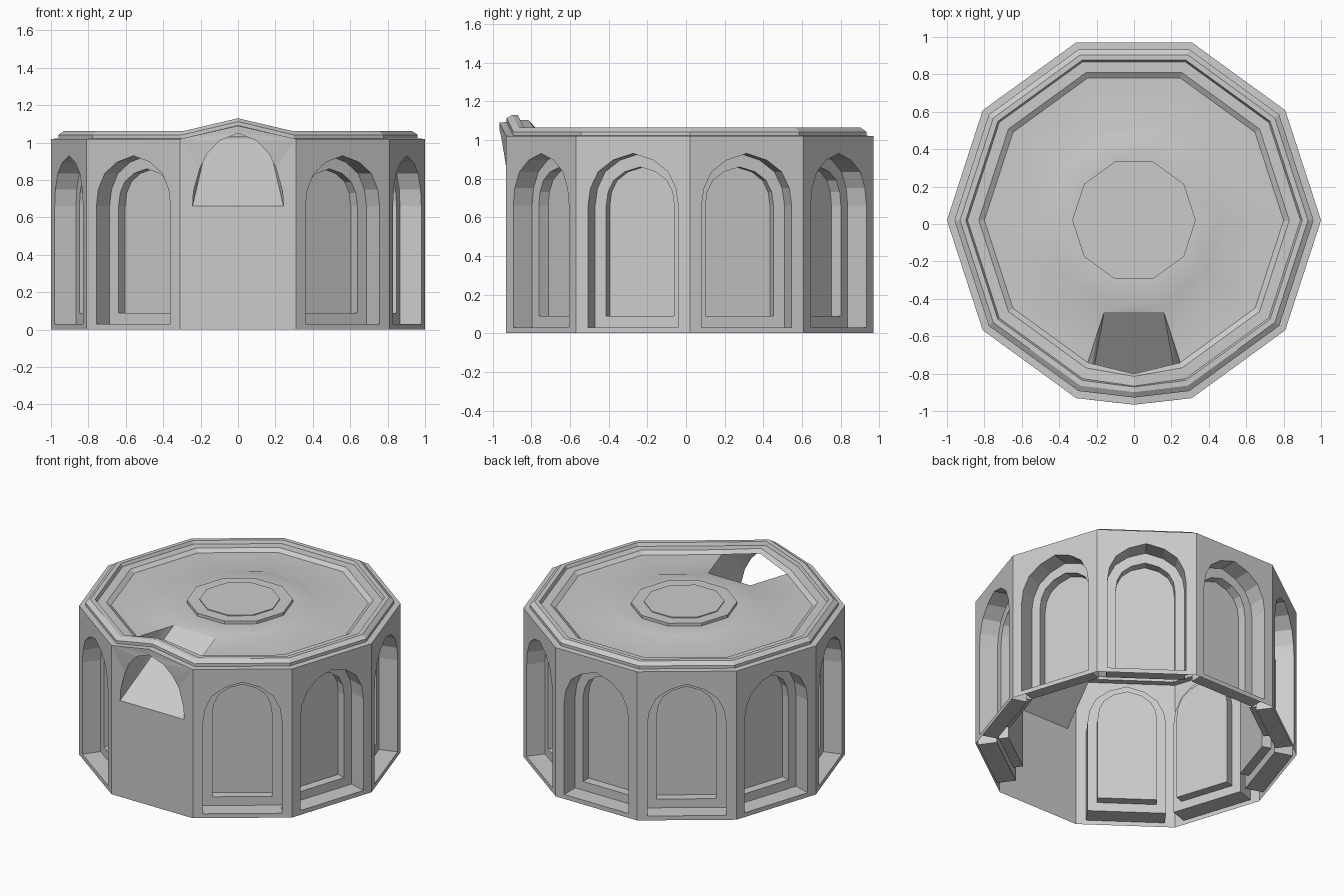
import bpy, bmesh, math
from mathutils import Vector as V

if "Cube" in bpy.data.objects:
    bpy.data.objects.remove(bpy.data.objects["Cube"])

CY = 0.02                                  # plan centre is nudged back by the front lip
AP = math.cos(math.radians(18))            # apothem of the unit decagon
HW = math.sin(math.radians(18))            # half side of the unit decagon
TOP = 1.02


def poly(bm, pts, hint):
    """Add a face whose normal points along hint."""
    f = bm.faces.new([bm.verts.new(p) for p in pts])
    f.normal_update()
    if f.normal.dot(V(hint)) < 0:
        f.normal_flip()


def finish(bm, name, smooth=None):
    bmesh.ops.remove_doubles(bm, verts=bm.verts, dist=0.0005)
    me = bpy.data.meshes.new(name)
    bm.to_mesh(me)
    bm.free()
    ob = bpy.data.objects.new(name, me)
    bpy.context.collection.objects.link(ob)
    if smooth:
        bpy.ops.object.select_all(action='DESELECT')
        ob.select_set(True)
        bpy.context.view_layer.objects.active = ob
        bpy.ops.object.shade_smooth_by_angle(angle=math.radians(smooth))
    return ob


# Half arch outlines, from the sill corner to the apex (across, height)
outer = [(0.245, 0.03), (0.245, 0.66), (0.232, 0.75), (0.19, 0.835), (0.11, 0.895), (0, 0.93)]
inner = [(0.185, 0.09), (0.185, 0.66), (0.175, 0.73), (0.145, 0.79), (0.085, 0.835), (0, 0.86)]
D1, D2 = 0.12, 0.18                        # depths of the two recess steps

# Nine walls with stepped pointed niches
bm = bmesh.new()
for k in range(10):
    if k == 7:
        continue                           # front side is the hooded wall
    a = math.radians(18 + 36 * k)
    n, t = V((math.cos(a), math.sin(a), 0)), V((-math.sin(a), math.cos(a), 0))

    def at(u, z, d):
        return V((0, CY, z)) + n * (AP - d) + t * u

    for s in (1, -1):
        o = [(s * u, z) for u, z in outer]
        i = [(s * u, z) for u, z in inner]
        ob_, ib_ = [(0, 0.03)] + o, [(0, 0.09)] + i
        poly(bm, [at(u, z, 0) for u, z in
                  [(0, 0), (s * HW, 0), (s * HW, TOP), (0, TOP)] + o[::-1] + [(0, 0.03)]], n)
        for j in range(6):
            for lo, d0, d1 in ((ob_, 0, D1), (ib_, D1, D2)):
                p, q = lo[j], lo[j + 1]
                hint = at(0, 0.5, 0) - at((p[0] + q[0]) / 2, (p[1] + q[1]) / 2, 0)
                poly(bm, [at(*p, d0), at(*q, d0), at(*q, d1), at(*p, d1)], hint)
            poly(bm, [at(*ob_[j], D1), at(*ob_[j + 1], D1),
                      at(*ib_[j + 1], D1), at(*ib_[j], D1)], n)
        poly(bm, [at(u, z, D2) for u, z in ib_], n)
finish(bm, "niche_walls")

# Front wall with the hood opening, its top pulled up and forward
yf = CY - AP
hood = [(0.243, yf, 0.66), (0.238, yf, 0.74), (0.205, yf, 0.86),
        (0.165, yf - 0.012, 0.94), (0.10, yf - 0.024, 1.01), (0, yf - 0.033, 1.05)]
peak = (0, yf - 0.035, 1.09)
bm = bmesh.new()
for s in (1, -1):
    h = [V((s * x, y, z)) for x, y, z in hood]
    c = V((s * HW, yf, TOP))
    poly(bm, [V((0, yf, 0)), V((s * HW, yf, 0)), c, h[0], V((0, yf, 0.66))], (0, -1, 0))
    for p, q in zip(h, h[1:] + [V(peak)]):
        poly(bm, [c, p, q], (0, -1, 0))
finish(bm, "front_wall")

# Roof: concentric decagon rings (radius, height, lift and push at front middle)
rings = [(1.0, 1.02, 0.07, 0.035), (0.96, 1.022, 0.07, 0.035), (0.96, 1.042, 0.07, 0.035),
         (0.93, 1.063, 0.067, 0.035), (0.90, 1.063, 0.067, 0.035), (0.89, 1.042, 0.06, 0.04),
         (0.83, 1.042, 0.06, 0.045), (0.80, 1.022, 0.05, 0.06), (0.515, 1.022, 0, 0),
         (0.475, 1.034, 0, 0), (0.33, 1.034, 0, 0), (0.33, 1.054, 0, 0),
         (0.25, 1.054, 0, 0), (0.25, 1.06, 0, 0)]


def ring(r, z, lift, push):
    pts = [V((r * math.cos(math.radians(36 * k)), CY + r * math.sin(math.radians(36 * k)), z))
           for k in range(10)]
    pts.insert(8, V((0, CY - r * AP - push, z + lift)))
    return pts


bm = bmesh.new()
loops = [ring(*r) for r in rings]
for idx, (a, b) in enumerate(zip(loops, loops[1:])):
    for j in range(11):
        if idx == 7 and j in (7, 8):
            continue                       # opening above the chute
        m = (j + 1) % 11
        # vertical steps face outward, everything else upward
        mid = (a[j] + a[m]) / 2 - V((0, CY, 0))
        hint = V((mid.x, mid.y, 0)) if rings[idx][0] == rings[idx + 1][0] else (0, 0, 1)
        poly(bm, [a[j], a[m], b[m], b[j]], hint)
poly(bm, loops[-1], (0, 0, 1))
finish(bm, "roof", 18)

# Chute: ramp from the front sill to the roof, with cheeks and hood soffit
rim, inn = loops[7], loops[8]
bm = bmesh.new()
for s, v in ((1, 9), (-1, 7)):
    h = [V((s * x, y, z)) for x, y, z in hood]
    poly(bm, [V((0, yf, 0.66)), h[0], inn[v], inn[8]], (0, 0, 1))
    poly(bm, [h[0], inn[v], rim[v]], (-s, 0, 0))
    for p, q in zip(h, h[1:]):
        poly(bm, [p, q, rim[v]], (-s, 0, -0.5))
    poly(bm, [h[-1], rim[8], rim[v]], (0, 0, -1))
finish(bm, "chute", 40)
